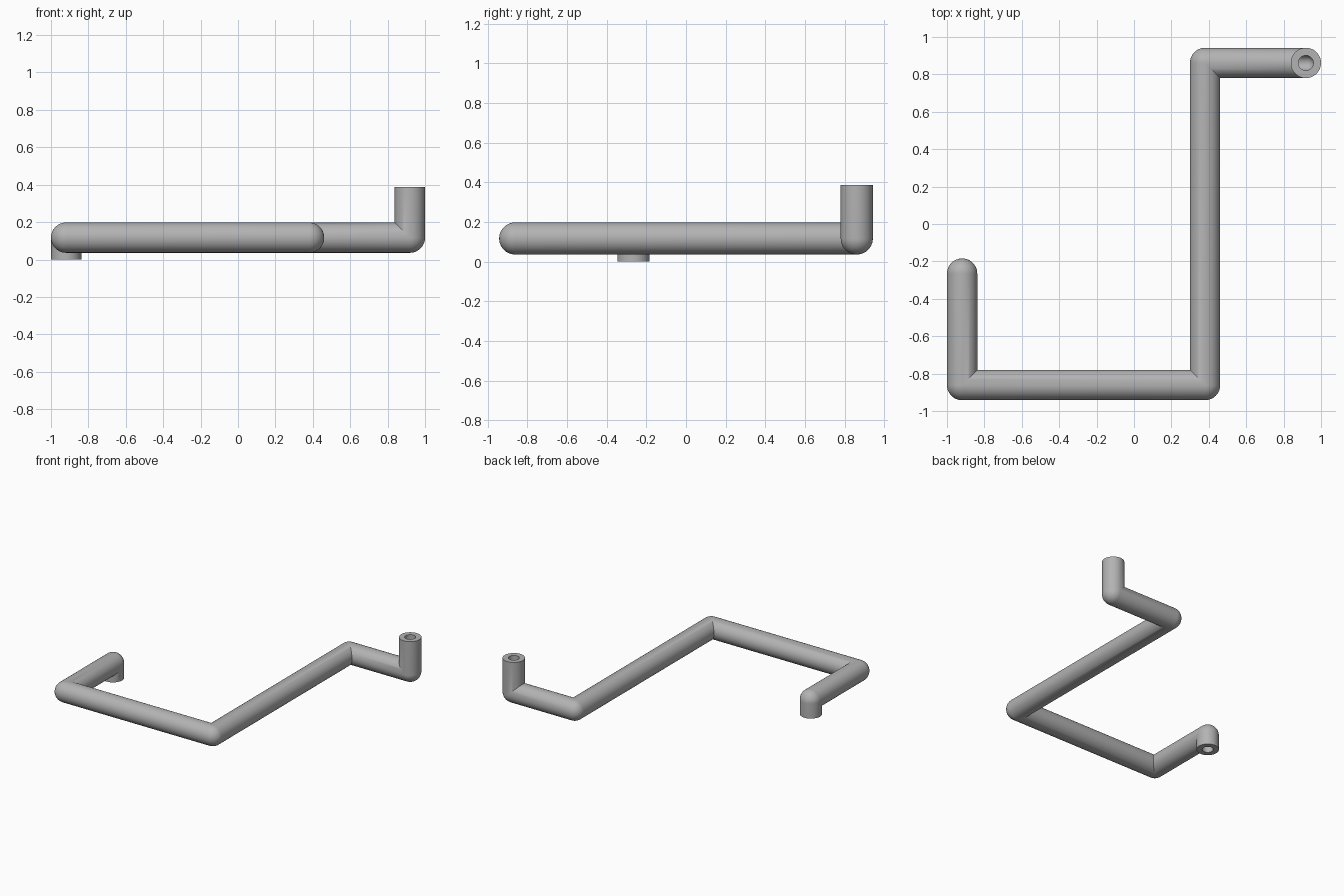
import bpy, bmesh
from math import cos, sin, pi
from mathutils import Vector, Matrix

cube = bpy.data.objects.get("Cube")
if cube:
    bpy.data.objects.remove(cube, do_unlink=True)

SIDES = 48
ELBOW_STEPS = 12
OUTER, BORE = 0.081, 0.04
Z = 0.117
PATH = [Vector(p) for p in (
    (-0.919, -0.265, 0), (-0.919, -0.265, Z), (-0.919, -0.861, Z),
    (0.38, -0.861, Z), (0.38, 0.861, Z), (0.919, 0.861, Z),
    (0.919, 0.861, 0.387))]


def sweep(bm, radius):
    """Tube along PATH, elbows round outside and mitred inside; returns end rings."""
    dirs = [(b - a).normalized() for a, b in zip(PATH, PATH[1:])]
    offsets = [Vector((cos(2 * pi * i / SIDES), sin(2 * pi * i / SIDES), 0)) * radius
               for i in range(SIDES)]
    rings = [[PATH[0] + o for o in offsets]]
    for point, d0, d1 in zip(PATH[1:-1], dirs, dirs[1:]):
        axis = d0.cross(d1)
        for step in range(ELBOW_STEPS + 1):
            turn = Matrix.Rotation(pi / 2 * step / ELBOW_STEPS, 3, axis)
            ring = []
            for o in offsets:
                outward = -o.dot(d1)
                ring.append(point + (turn @ o if outward >= 0 else o + d0 * outward))
            rings.append(ring)
        quarter = Matrix.Rotation(pi / 2, 3, axis)
        offsets = [quarter @ o for o in offsets]
    rings.append([PATH[-1] + o for o in offsets])
    rows = [[bm.verts.new(co) for co in ring] for ring in rings]
    for a, b in zip(rows, rows[1:]):
        bridge(bm, a, b)
    return rows[0], rows[-1]


def bridge(bm, a, b):
    for i in range(SIDES):
        j = (i + 1) % SIDES
        bm.faces.new((a[i], a[j], b[j], b[i]))


# Hollow bent pipe with flat annular ends
bm = bmesh.new()
outer_ends = sweep(bm, OUTER)
bore_ends = sweep(bm, BORE)
for outer, bore in zip(outer_ends, bore_ends):
    bridge(bm, outer, bore)
bmesh.ops.remove_doubles(bm, verts=bm.verts, dist=0.0001)
bmesh.ops.recalc_face_normals(bm, faces=bm.faces)
mesh = bpy.data.meshes.new("bent_pipe")
bm.to_mesh(mesh)
bm.free()
pipe = bpy.data.objects.new("bent_pipe", mesh)
bpy.context.collection.objects.link(pipe)

# Plain grey
grey = bpy.data.materials.new("grey")
grey.use_nodes = True
colour = (0.45, 0.45, 0.45, 1)
grey.diffuse_color = colour
grey.node_tree.nodes["Principled BSDF"].inputs["Base Color"].default_value = colour
mesh.materials.append(grey)

bpy.ops.object.select_all(action='DESELECT')
pipe.select_set(True)
bpy.context.view_layer.objects.active = pipe
bpy.ops.object.shade_smooth_by_angle(angle=pi / 6)
